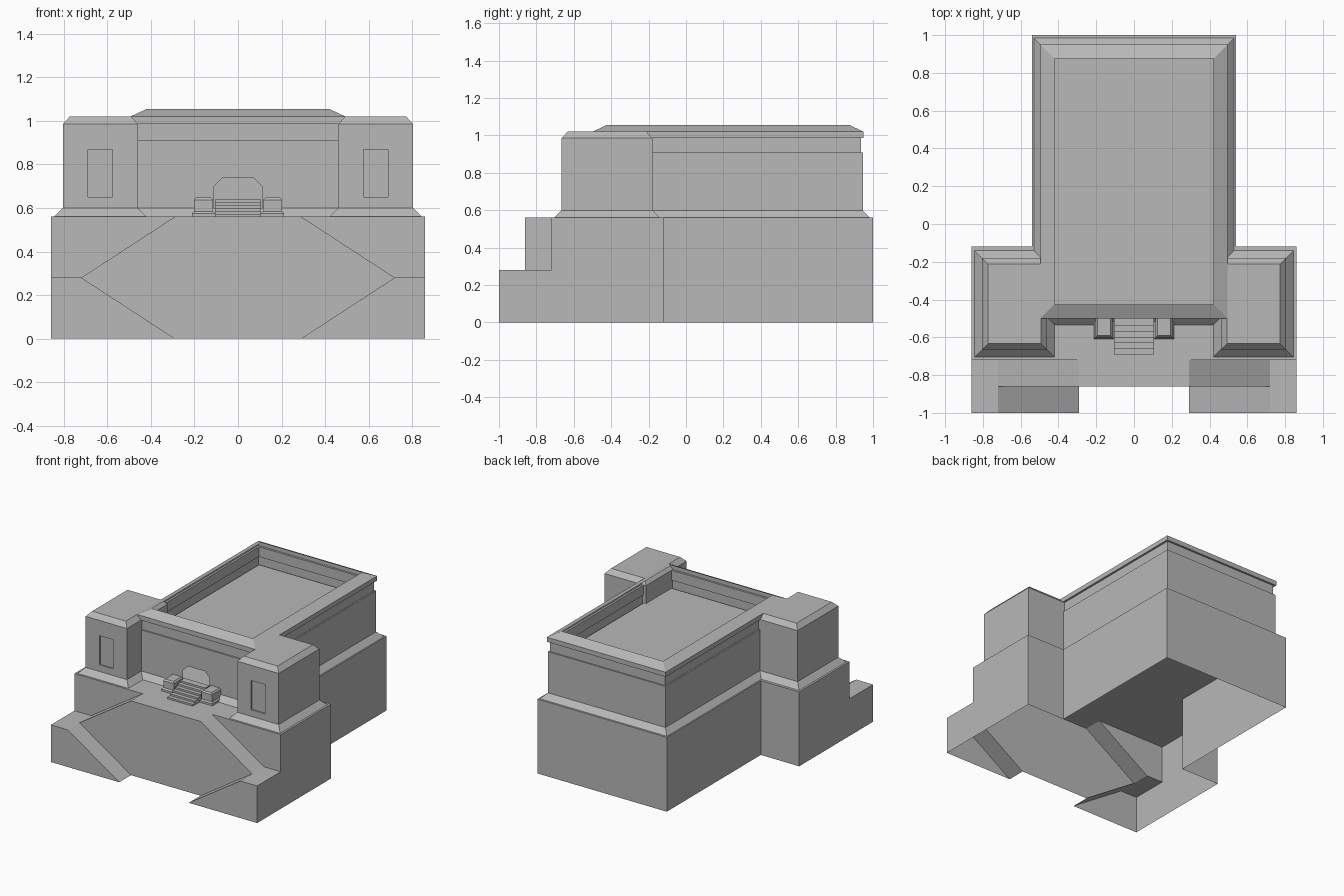
import bpy, bmesh

cube = bpy.data.objects.get("Cube")
if cube:
    bpy.data.objects.remove(cube, do_unlink=True)

stone = bpy.data.materials.new("plain grey stone")
stone.use_nodes = True
GREY = (0.48, 0.48, 0.48, 1)
stone.diffuse_color = GREY
stone.node_tree.nodes["Principled BSDF"].inputs["Base Color"].default_value = GREY

GROUND, LANDING, DECK = 0.0, 0.28, 0.56


def finish(bm, name):
    bmesh.ops.remove_doubles(bm, verts=bm.verts, dist=0.0001)
    mesh = bpy.data.meshes.new(name)
    bm.to_mesh(mesh)
    bm.free()
    mesh.materials.append(stone)
    obj = bpy.data.objects.new(name, mesh)
    bpy.context.collection.objects.link(obj)
    return obj


def face(bm, points):
    return bm.faces.new([bm.verts.new(p) for p in points])


def sweep(bm, profile, y0, y1):
    """Run an open x-z profile along y."""
    for (xa, za), (xb, zb) in zip(profile, profile[1:]):
        face(bm, [(xa, y0, za), (xb, y0, zb), (xb, y1, zb), (xa, y1, za)])


def wall(bm, outline, y, direction):
    """Flat wall across y, facing the given y direction."""
    f = face(bm, [(x, y, z) for x, z in outline])
    f.normal_update()
    if f.normal.y * direction < 0:
        f.normal_flip()
    return f


def mirrored(outline):
    return [(-x, z) for x, z in reversed(outline)]


def loft(bm, rect, profile, top=True):
    """Stack rectangles, each outset from rect by profile's (outset, z)."""
    x0, x1, y0, y1 = rect
    rings = []
    for o, z in profile:
        corners = [(x0 - o, y0 - o), (x1 + o, y0 - o), (x1 + o, y1 + o), (x0 - o, y1 + o)]
        rings.append([bm.verts.new((x, y, z)) for x, y in corners])
    fronts = []
    for a, b in zip(rings, rings[1:]):
        for j in range(4):
            k = (j + 1) % 4
            f = bm.faces.new([a[j], a[k], b[k], b[j]])
            if j == 0:
                fronts.append(f)
    if top:
        bm.faces.new(rings[-1])
    return fronts


# Terraced base: an open-bottomed shell with paired ramps
WIDE, NARROW, TURN, FOOT = 0.86, 0.54, 0.72, 0.29
FRONT, MID, WING_FRONT, WING_BACK, BACK = -1.0, -0.86, -0.72, -0.12, 1.0
bm = bmesh.new()
lower_ramp = [(FOOT, GROUND), (TURN, LANDING), (WIDE, LANDING), (WIDE, GROUND)]
upper_ramp = [(FOOT, DECK), (TURN, LANDING), (WIDE, LANDING), (WIDE, GROUND)]
wing_end = [(FOOT, DECK), (TURN, LANDING), (WIDE, LANDING), (WIDE, DECK)]
rear_step = [(NARROW, GROUND), (NARROW, DECK), (WIDE, DECK), (WIDE, GROUND)]
for side in (list, mirrored):
    sweep(bm, side(lower_ramp), FRONT, MID)
    wall(bm, side(lower_ramp), FRONT, -1)
    wall(bm, side(wing_end), WING_FRONT, -1)
    wall(bm, side(rear_step), WING_BACK, 1)
sweep(bm, mirrored(upper_ramp) + upper_ramp, MID, WING_FRONT)
for half, y0, y1 in ((WIDE, WING_FRONT, WING_BACK), (NARROW, WING_BACK, BACK)):
    box = [(-half, GROUND), (-half, DECK), (half, DECK), (half, GROUND)]
    sweep(bm, box, y0, y1)
wall(bm, box, BACK, 1)
hexagon = [(FOOT, GROUND), (TURN, LANDING), (FOOT, DECK)]
wall(bm, hexagon + mirrored(hexagon), MID, -1)
finish(bm, "terraced_base")

# Main hall: stepped walls and an open, sloping cornice
HALL = (-0.49, 0.49, -0.495, 0.945)
bm = bmesh.new()
fronts = loft(bm, HALL, [(0.04, DECK), (0, 0.6), (0, 0.91), (-0.01, 0.91),
                         (-0.01, 0.985), (0.005, 0.985), (0.005, 1.02),
                         (-0.07, 1.055)], top=False)
# Doorway with clipped upper corners, notched into the facade
bmesh.ops.delete(bm, geom=[fronts[1]], context='FACES_ONLY')
door = [(0.11, 0.6), (0.11, 0.7), (0.07, 0.74)]
half = [(0.49, 0.91), (0.49, 0.6)] + door
wall(bm, half + mirrored(half), HALL[2], -1)
finish(bm, "main_hall")

# Sunken roof inside the cornice
bm = bmesh.new()
loft(bm, HALL, [(-0.011, 0.845), (-0.011, 0.85)])
finish(bm, "sunken_roof")

# Towers with a recessed front panel
for name, s in (("left_tower", 1), ("right_tower", -1)):
    bm = bmesh.new()
    xs = sorted((s * 0.46, s * 0.805))
    fronts = loft(bm, (*xs, -0.665, -0.18),
                  [(0.04, DECK), (0, 0.6), (0, 0.985), (-0.032, 1.02)])
    panel = fronts[1]
    bmesh.ops.inset_individual(bm, faces=[panel], thickness=0.04)
    mid = panel.calc_center_median()
    for v in panel.verts:
        v.co.x = s * 0.633 + (0.057 if v.co.x > mid.x else -0.057)
        v.co.z = 0.87 if v.co.z > mid.z else 0.65
    inner = bmesh.ops.extrude_discrete_faces(bm, faces=[panel])["faces"][0]
    for v in inner.verts:
        v.co.y += 0.01
    finish(bm, name)

# Door steps
STEPS = 6
bm = bmesh.new()
for i in range(STEPS):
    rise = DECK + 0.08 * (i + 1) / STEPS
    loft(bm, (-0.105, 0.105, -0.69 + 0.03 * i, -0.49), [(0, DECK), (0, rise)])
finish(bm, "door_steps")

# Low blocks flanking the steps
for name, s in (("left_step_block", 1), ("right_step_block", -1)):
    bm = bmesh.new()
    xs = sorted((s * 0.118, s * 0.2))
    loft(bm, (*xs, -0.597, -0.49), [(0.012, DECK), (0.012, 0.575), (0.003, 0.585),
                                    (0.003, 0.637), (-0.006, 0.648)])
    finish(bm, name)
